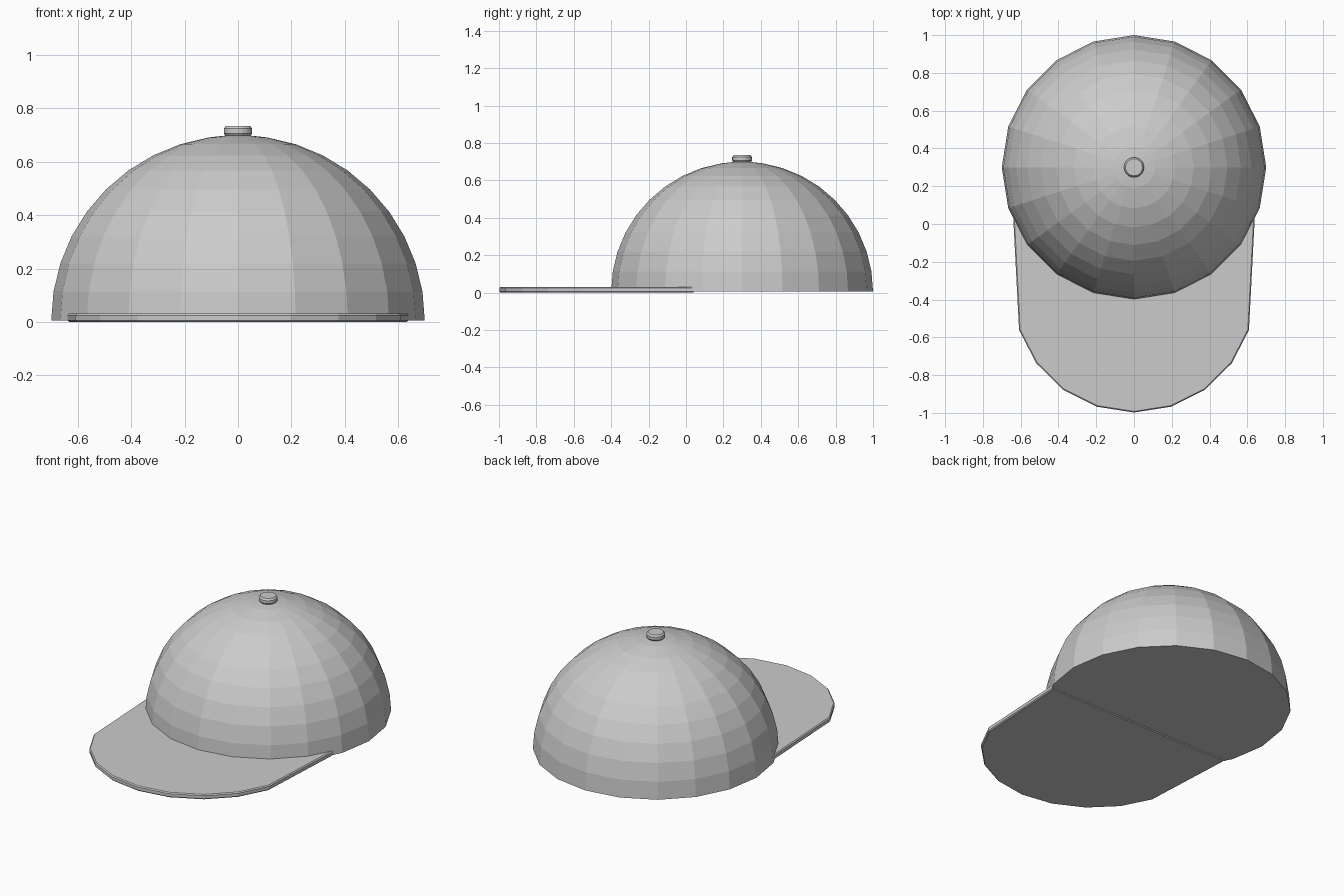
import bpy, bmesh
from math import sin, cos, pi

if "Cube" in bpy.data.objects:
    bpy.data.objects.remove(bpy.data.objects["Cube"])

SIDES = 20
CROWN_Y = 0.3


def finish(name, bm, location=(0, 0, 0)):
    bmesh.ops.recalc_face_normals(bm, faces=bm.faces)
    mesh = bpy.data.meshes.new(name)
    bm.to_mesh(mesh)
    bm.free()
    obj = bpy.data.objects.new(name, mesh)
    obj.location = location
    bpy.context.collection.objects.link(obj)
    return obj


def lathe(name, profile, location):
    """Revolve (radius, z) points and cap both ends."""
    bm = bmesh.new()
    rings = []
    for r, z in profile:
        rings.append([bm.verts.new((r * sin(2 * pi * i / SIDES), r * cos(2 * pi * i / SIDES), z))
                      for i in range(SIDES)])
    for low, high in zip(rings, rings[1:]):
        for i in range(SIDES):
            j = (i + 1) % SIDES
            bm.faces.new((low[i], low[j], high[j], high[i]))
    bm.faces.new(rings[0])
    bm.faces.new(rings[-1])
    return finish(name, bm, location)


# Crown: faceted hemisphere with a closed underside
dome = [(0.7 * cos(a * pi / 20), 0.005 + 0.695 * sin(a * pi / 20)) for a in range(10)]
lathe("crown", dome + [(0.04, 0.699)], (0, CROWN_Y, 0))

# Button: small disc with chamfered rims
lathe("top_button", [(0.045, 0.695), (0.053, 0.706), (0.053, 0.724), (0.045, 0.735)],
      (0, CROWN_Y, 0))

# Brim: rounded front, straight sides running back under the crown
outline = [(0.64 * sin(a * pi / 10), -0.365 - 0.633 * cos(a * pi / 10)) for a in range(-4, 5)]
outline = [(-0.64, 0.045)] + outline + [(0.64, 0.045)]
bm = bmesh.new()
face = bm.faces.new([bm.verts.new((x, y, 0)) for x, y in outline])
extruded = bmesh.ops.extrude_face_region(bm, geom=[face])["geom"]
top_verts = [v for v in extruded if isinstance(v, bmesh.types.BMVert)]
bmesh.ops.translate(bm, verts=top_verts, vec=(0, 0, 0.031))
brim = finish("brim", bm)
bevel = brim.modifiers.new("rim_chamfer", "BEVEL")
bevel.width = 0.006
bevel.segments = 1
bevel.limit_method = "ANGLE"
bevel.angle_limit = 1.4
